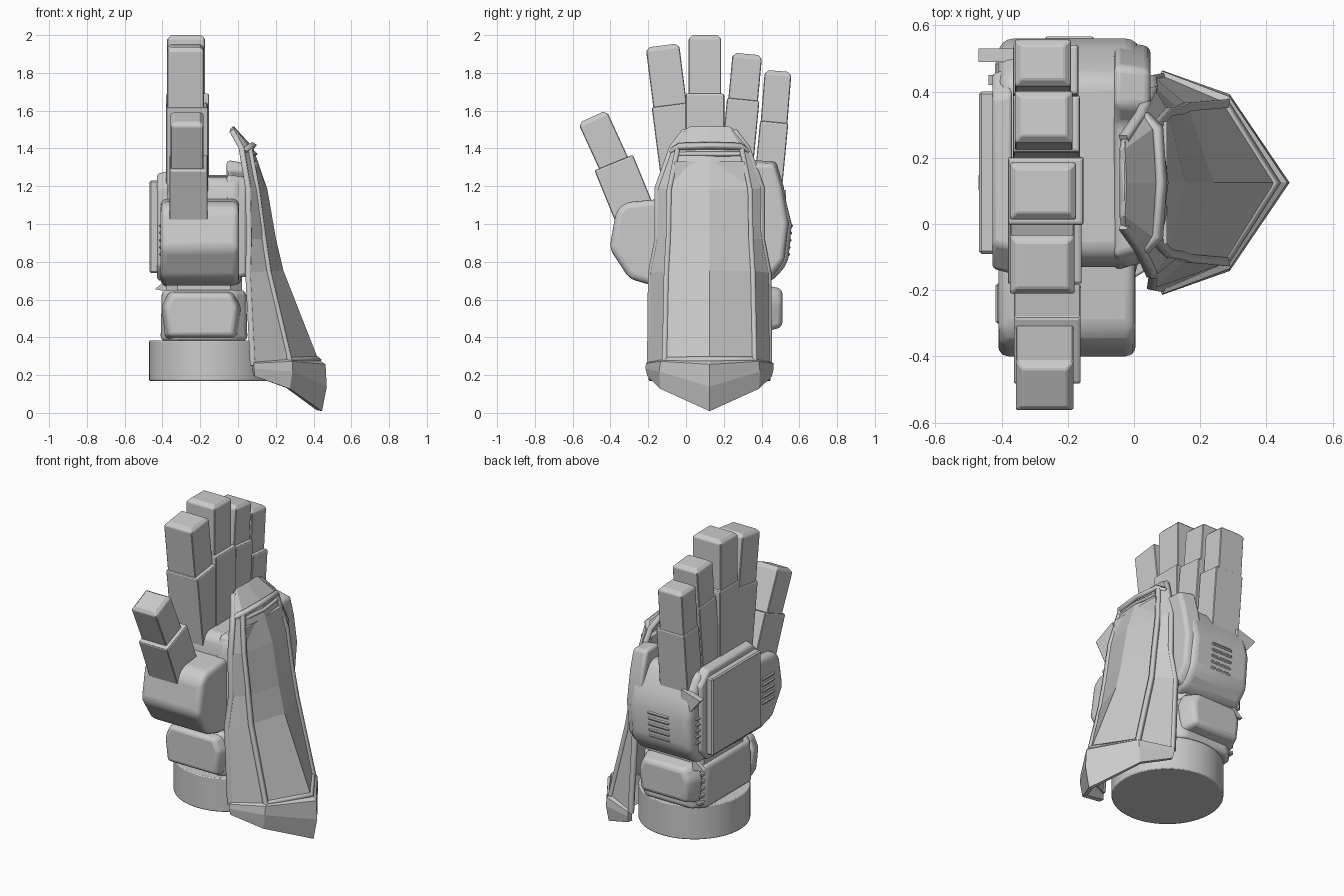
import bpy, bmesh, math
from mathutils import Vector, Matrix

if "Cube" in bpy.data.objects:
    bpy.data.objects.remove(bpy.data.objects["Cube"])


def finish(name, bm, bevel=0.0, segs=1, smooth=False, solid=0.0):
    bmesh.ops.recalc_face_normals(bm, faces=bm.faces)
    me = bpy.data.meshes.new(name)
    bm.to_mesh(me)
    bm.free()
    ob = bpy.data.objects.new(name, me)
    bpy.context.collection.objects.link(ob)
    if solid:
        m = ob.modifiers.new("thickness", 'SOLIDIFY')
        m.thickness, m.offset = solid, 0
    if bevel:
        m = ob.modifiers.new("bevel", 'BEVEL')
        m.width, m.segments, m.angle_limit = bevel, segs, math.radians(25)
    if smooth:
        bpy.ops.object.select_all(action='DESELECT')
        ob.select_set(True)
        bpy.context.view_layer.objects.active = ob
        bpy.ops.object.shade_smooth_by_angle(angle=math.radians(35))
    return ob


def prism(name, pts, a, b, axis='x', bevel=0.0, segs=1, smooth=False, top=1.0):
    """Extrude a 2D outline from a to b; the b end can be scaled by top."""
    bm = bmesh.new()
    cu = sum(p[0] for p in pts) / len(pts)
    cv = sum(p[1] for p in pts) / len(pts)

    def put(u, v, d):
        return {'x': (d, u, v), 'y': (u, d, v), 'z': (u, v, d)}[axis]
    lo = [bm.verts.new(put(u, v, a)) for u, v in pts]
    hi = [bm.verts.new(put(cu + (u - cu) * top, cv + (v - cv) * top, b)) for u, v in pts]
    n = len(pts)
    bm.faces.new(lo)
    bm.faces.new(hi)
    for i in range(n):
        bm.faces.new((lo[i], lo[(i + 1) % n], hi[(i + 1) % n], hi[i]))
    return finish(name, bm, bevel, segs, smooth)


def rect(u0, u1, v0, v1, c=0.0):
    if not c:
        return [(u0, v0), (u1, v0), (u1, v1), (u0, v1)]
    return [(u0 + c, v0), (u1 - c, v0), (u1, v0 + c), (u1, v1 - c),
            (u1 - c, v1), (u0 + c, v1), (u0, v1 - c), (u0, v0 + c)]


def segment(name, base, tip, w, x0, x1, chamfer):
    """Box running between two (y, z) points, chamfered around its far end."""
    p, q = Vector((0, *base)), Vector((0, *tip))
    d = q - p
    bm = bmesh.new()
    bmesh.ops.create_cube(bm, size=1)
    bmesh.ops.scale(bm, vec=(x1 - x0, w, d.length), verts=bm.verts)
    ends = [e for e in bm.edges if all(v.co.z > 0 for v in e.verts)]
    bmesh.ops.bevel(bm, geom=ends, offset=chamfer, segments=1, affect='EDGES')
    rot = Matrix.Rotation(-math.atan2(d.y, d.z), 4, 'X')
    mid = (p + q) / 2
    mid.x = (x0 + x1) / 2
    bmesh.ops.transform(bm, matrix=Matrix.Translation(mid) @ rot, verts=bm.verts)
    return finish(name, bm, .004)


def bar(name, pts, r):
    cu = bpy.data.curves.new(name, 'CURVE')
    cu.dimensions, cu.bevel_depth, cu.bevel_resolution, cu.use_fill_caps = '3D', r, 0, True
    sp = cu.splines.new('POLY')
    sp.points.add(len(pts) - 1)
    for s, p in zip(sp.points, pts):
        s.co = (*p, 1)
    ob = bpy.data.objects.new(name, cu)
    bpy.context.collection.objects.link(ob)
    bpy.ops.object.select_all(action='DESELECT')
    ob.select_set(True)
    bpy.context.view_layer.objects.active = ob
    bpy.ops.object.convert(target='MESH')


# wrist cuff
bm = bmesh.new()
bmesh.ops.create_cone(bm, cap_ends=True, segments=64, radius1=.323, radius2=.323, depth=.215,
                      matrix=Matrix.Translation((-.147, .125, .277)))
finish("wrist_cuff", bm, .006, 2, True)

# wrist block, its side pads and the neck above it
prism("wrist_block", rect(-.41, .05, -.15, .44, .07), .38, .65, 'z', .025, 3, True, .97)
prism("wrist_neck", rect(-.38, .02, -.09, .42, .06), .6, .75, 'z')
pad = [(-.39, .39), (.0, .39), (.02, .56), (-.02, .645), (-.37, .645), (-.41, .56)]
prism("wrist_pad_front", pad, -.10, -.19, 'y', .02, 3, True, .88)
prism("wrist_pad_rear", [(u, v + .035) for u, v in pad], .40, .51, 'y', .025, 3, True, .8)
for i in range(5):
    prism("wrist_rib", rect(-.4, -.36, .37, .42), .41 + i * .045, .435 + i * .045, 'z', .006)

# palm body, thumb mount and back of hand
prism("palm_body", [(-.10, 1.25), (-.13, 1.15), (-.13, .69), (0, .665), (.45, .69), (.54, .79),
                    (.56, 1.0), (.53, 1.12), (.44, 1.26)], -.41, .02, 'x', .045, 4, True)
prism("thumb_mount", [(-.05, 1.14), (-.32, 1.115), (-.37, 1.07), (-.405, .87), (-.3, .71),
                      (-.18, .675), (-.05, .675)], -.41, .005, 'x', .04, 4, True)
prism("hand_back", [(-.1, 1.26), (-.14, 1.14), (-.14, .7), (.46, .7), (.53, .79), (.555, 1.0),
                    (.52, 1.2), (.48, 1.335), (.36, 1.34), (.3, 1.28)],
      -.06, .05, 'x', .02, 3, True, .93)
prism("shield_bracket", rect(-.06, .31, .72, 1.33), .03, .1)

# palm plate with its frame and two pointed corners
prism("palm_frame", rect(-.15, .47, .69, 1.28, .08), -.37, -.428, 'x', .012, 2, True, .95)
prism("palm_plate", rect(-.09, .4, .74, 1.23), -.41, -.468, 'x', .008)
prism("frame_fin_upper", [(-.47, 1.14), (-.34, 1.18), (-.34, .98)], .49, .53, 'y')
prism("frame_fin_lower", [(-.44, .655), (-.36, .72), (-.36, .64)], .42, .45, 'y')

# vent slats on the outer edge, the frame corner and the thumb mount
for i in range(5):
    z = .83 + i * .038
    prism("side_vent", rect(-.27, -.12, z, z + .018), .5, .55 + i * .004, 'y', .006)
    prism("frame_vent", rect(-.42, -.38, z, z + .018), .41, .49, 'y', .006)
    prism("thumb_vent", rect(-.418, -.39, z, z + .018), -.3, -.18, 'y', .006)

# fingers: tip, joint and base centres in (y, z), then widths and depth
fingers = {
    "index": ((-.125, 1.945), (-.085, 1.63), (-.01, 1.05), .178, .195, -.375, -.18),
    "middle": ((.1, 2.0), (.1, 1.69), (.1, 1.02), .172, .205, -.375, -.175),
    "ring": ((.325, 1.9), (.303, 1.66), (.245, 1.05), .157, .172, -.36, -.185),
    "little": ((.488, 1.81), (.467, 1.54), (.425, 1.1), .142, .15, -.36, -.19),
    "thumb": ((-.496, 1.568), (-.383, 1.325), (-.25, 1.0), .165, .22, -.357, -.183),
}
for name, (tip, joint, base, w1, w2, x0, x1) in fingers.items():
    low = (joint[0] * .9 + base[0] * .1, joint[1] * .9 + base[1] * .1)
    segment(name + "_finger_tip", low, tip, w1, x0, x1, .02)
    segment(name + "_finger_base", base, joint, w2, x0 - .006, x1 + .022, .006)

# guard shell: rows of (half width, x, z) for edge and crease, then (x, z) of ridge
CY = .125
shell = [
    ((.13, -.03, 1.49), (.1, -.035, 1.51), (-.03, 1.51)),
    ((.2, .02, 1.4), (.165, .055, 1.4), (.07, 1.4)),
    ((.275, .055, 1.19), (.21, .095, 1.18), (.145, 1.18)),
    ((.275, .06, .92), (.215, .13, .92), (.19, .92)),
    ((.31, .055, .74), (.225, .155, .75), (.23, .75)),
    ((.315, .08, .25), (.235, .27, .265), (.42, .265)),
]
rim = [
    ((.31, .08, .26), (.23, .265, .275), (.41, .275)),
    ((.325, .08, .255), (.25, .28, .265), (.45, .25)),
    ((.325, .08, .235), (.255, .28, .22), (.455, .14)),
    ((.315, .085, .195), (.25, .265, .13), (.43, .012)),
]


def guard(name, rows, thick):
    bm = bmesh.new()
    grid = []
    for (ew, ex, ez), (mw, mx, mz), (rx, rz) in rows:
        line = [(ex, CY - ew, ez), (mx, CY - mw, mz), (rx, CY, rz),
                (mx, CY + mw, mz), (ex, CY + ew, ez)]
        grid.append([bm.verts.new(p) for p in line])
    for a, b in zip(grid, grid[1:]):
        for i in range(4):
            bm.faces.new((a[i], b[i], b[i + 1], a[i + 1]))
    finish(name, bm, solid=thick)


guard("guard_shell", shell, .022)
guard("guard_lower_rim", rim, .03)

# raised rails along the guard edges and creases, and the bars across its top
for s in (-1, 1):
    bar("guard_edge_rail", [(e[1], CY + s * e[0], e[2]) for e, m, r in shell], .02)
    bar("guard_crease_rail",
        [(m[1] + .008, CY + s * (m[0] + .004), m[2]) for e, m, r in shell[1:]], .018)
bar("guard_panel_foot", [(.275, CY - .23, .28), (.425, CY, .28), (.275, CY + .23, .28)], .018)
bar("guard_panel_head", [(.07, CY - .16, 1.37), (.09, CY, 1.37), (.07, CY + .16, 1.37)], .014)
bar("guard_cross_bar", [(.03, CY - .2, 1.385), (.07, CY - .16, 1.41), (.08, CY, 1.415),
                        (.07, CY + .16, 1.41), (.03, CY + .2, 1.385)], .02)
bar("guard_top_lip", [(-.025, CY - .13, 1.48), (-.03, CY - .1, 1.5), (-.03, CY + .1, 1.5),
                      (-.025, CY + .13, 1.48)], .014)
